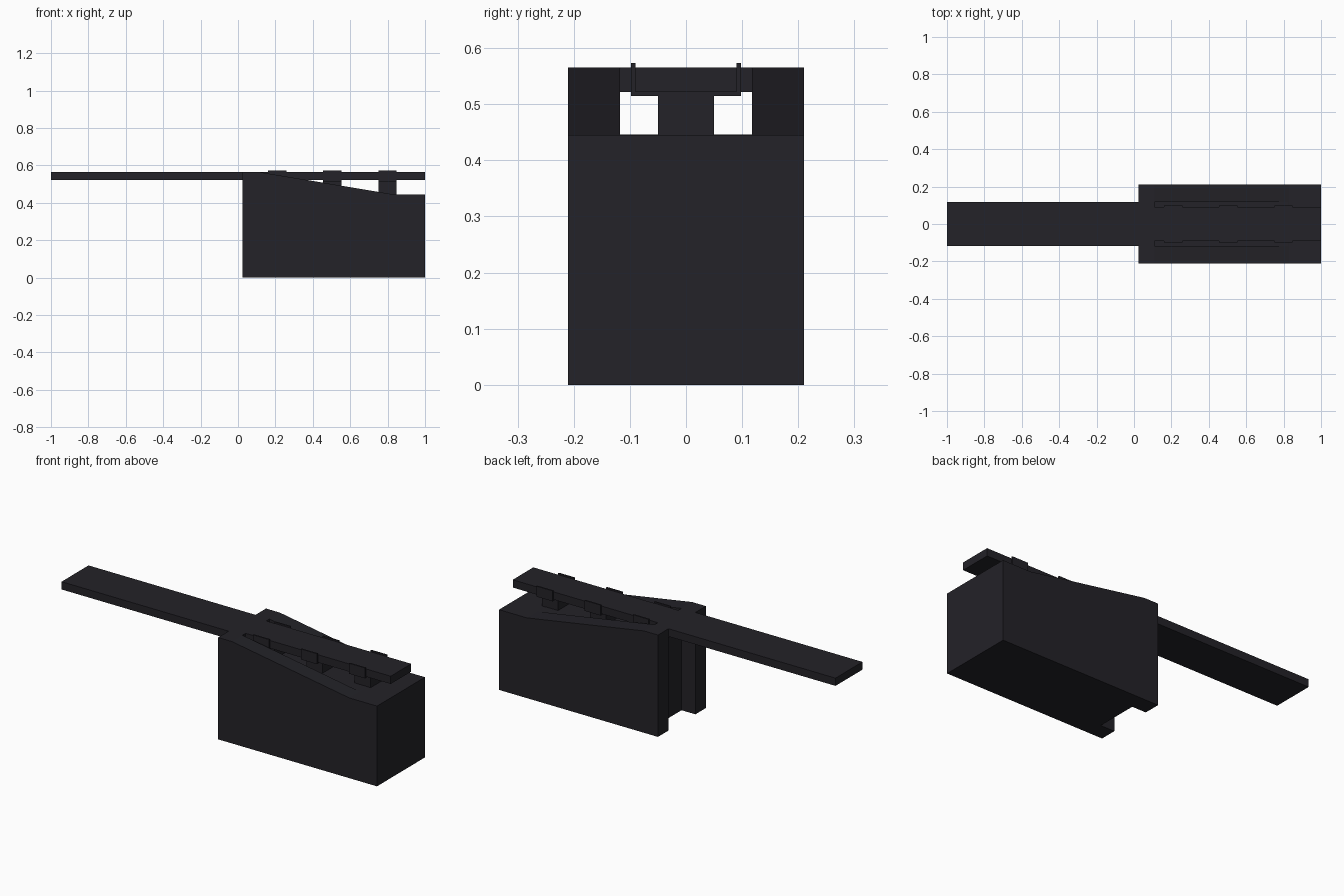
import bpy, bmesh
from mathutils import Vector

if "Cube" in bpy.data.objects:
    bpy.data.objects.remove(bpy.data.objects["Cube"])

mat = bpy.data.materials.new("near_black")
mat.diffuse_color = (0.017, 0.016, 0.021, 1)
mat.use_nodes = True
mat.node_tree.nodes["Principled BSDF"].inputs["Base Color"].default_value = mat.diffuse_color


def prism(name, profile, place, a, b):
    """Extrude a 2D profile between a and b; place maps (u, v, w) to x, y, z."""
    bm = bmesh.new()
    face = bm.faces.new([bm.verts.new(place(u, v, a)) for u, v in profile])
    ext = bmesh.ops.extrude_face_region(bm, geom=[face])["geom"]
    verts = [g for g in ext if isinstance(g, bmesh.types.BMVert)]
    bmesh.ops.translate(bm, verts=verts, vec=Vector(place(0, 0, b)) - Vector(place(0, 0, a)))
    bmesh.ops.recalc_face_normals(bm, faces=bm.faces)
    mesh = bpy.data.meshes.new(name)
    bm.to_mesh(mesh)
    bm.free()
    mesh.materials.append(mat)
    ob = bpy.data.objects.new(name, mesh)
    bpy.context.collection.objects.link(ob)
    return ob


along_x = lambda u, v, w: (w, u, v)
along_y = lambda u, v, w: (u, w, v)
along_z = lambda u, v, w: (u, v, w)

FLOOR, UNDER, TOP = 0.446, 0.522, 0.565
SLOT, TONGUE, NOTCH = 0.118, 0.09, 0.11

# sloping block with an end notch and a channel along its top
base = prism("base_block", [(0.025, 0), (1, 0), (1, 0.445), (0.83, 0.445),
                            (NOTCH, TOP), (0.025, TOP)], along_y, -0.21, 0.21)
cutter = prism("channel_cutter", [(-0.1, -0.1), (NOTCH, -0.1), (NOTCH, FLOOR),
                                  (1.1, FLOOR), (1.1, 1), (-0.1, 1)], along_y, -SLOT, SLOT)
cutter.hide_render = True
mod = base.modifiers.new("channel", "BOOLEAN")
mod.operation = "DIFFERENCE"
mod.solver = "EXACT"
mod.object = cutter
bpy.context.view_layer.objects.active = base
bpy.ops.object.modifier_apply(modifier=mod.name)
bpy.data.objects.remove(cutter)

# long plank that narrows over the channel
prism("plank", [(-1, -SLOT), (NOTCH, -SLOT), (NOTCH, -TONGUE), (1, -TONGUE),
                (1, TONGUE), (NOTCH, TONGUE), (NOTCH, SLOT), (-1, SLOT)],
      along_z, UNDER, TOP)

# three U-shaped clips, each on a post
o, i = 0.098, TONGUE
clip = [(-o, 0.515), (o, 0.515), (o, 0.573), (i, 0.573),
        (i, UNDER), (-i, UNDER), (-i, 0.573), (-o, 0.573)]
post = [(-0.05, 0.445), (0.05, 0.445), (0.05, 0.515), (-0.05, 0.515)]
for n, x in enumerate((0.16, 0.455, 0.75), 1):
    prism(f"clip_{n}", clip, along_x, x, x + 0.098)
    prism(f"post_{n}", post, along_x, x, x + 0.098)
